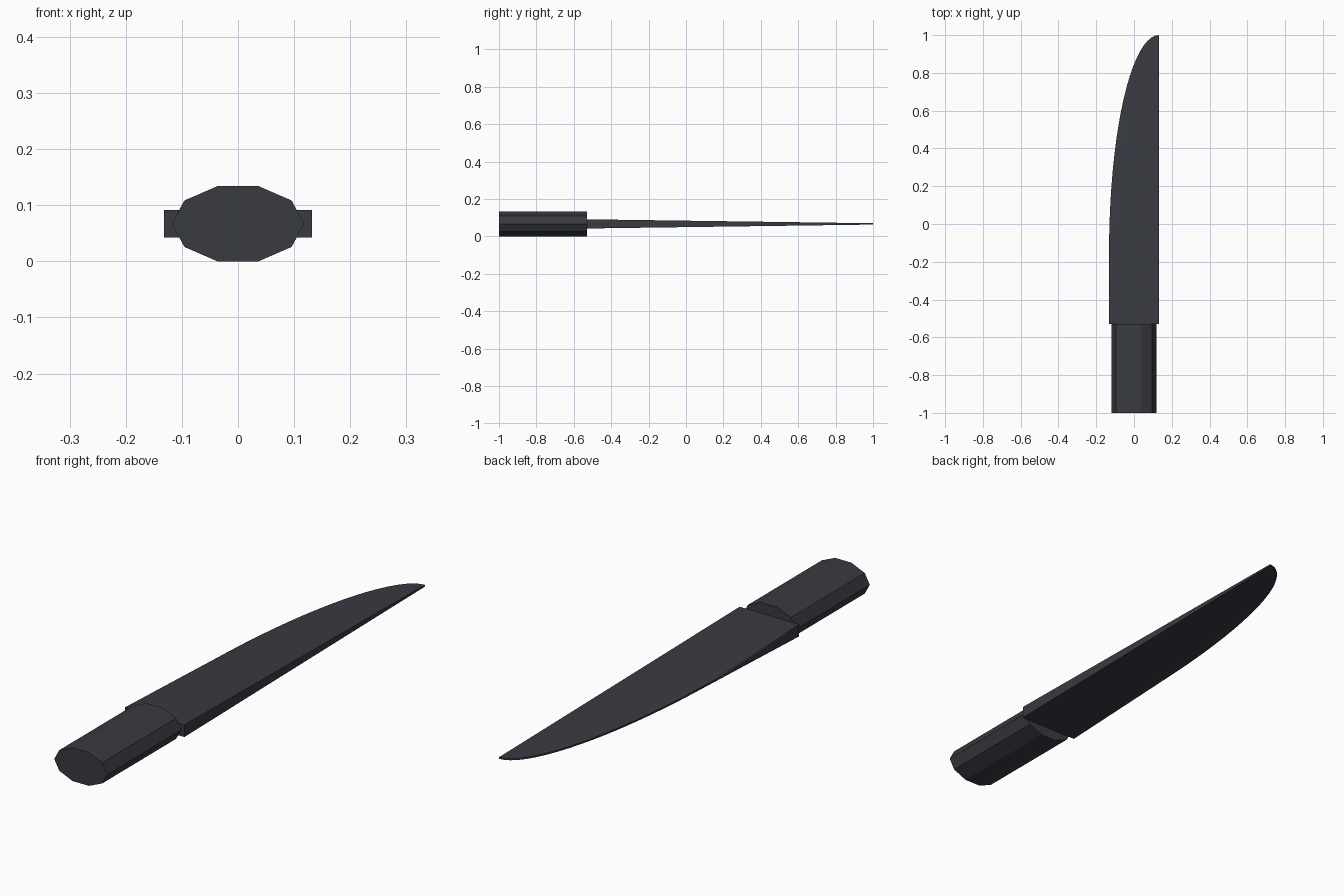
import bpy, bmesh, math
from mathutils import Matrix

if "Cube" in bpy.data.objects:
    bpy.data.objects.remove(bpy.data.objects["Cube"])

MID = 0.067      # height of the knife's centre line
BASE = -0.53     # where blade meets handle

mat = bpy.data.materials.new("dark_steel")
mat.diffuse_color = (0.04, 0.043, 0.053, 1)
mat.use_nodes = True
mat.node_tree.nodes["Principled BSDF"].inputs["Base Color"].default_value = mat.diffuse_color


def finish(bm, name):
    bmesh.ops.recalc_face_normals(bm, faces=bm.faces)
    me = bpy.data.meshes.new(name)
    bm.to_mesh(me)
    bm.free()
    me.materials.append(mat)
    ob = bpy.data.objects.new(name, me)
    bpy.context.collection.objects.link(ob)
    return ob


# Handle: ten-sided oval bar along y
bm = bmesh.new()
length = BASE + 1
bmesh.ops.create_cone(bm, cap_ends=True, segments=10, radius1=1, radius2=1, depth=length)
# put a corner on the +x axis
first = max(bm.verts, key=lambda v: v.co.x)
turn = Matrix.Rotation(-math.atan2(first.co.y, first.co.x), 4, 'Z')
bmesh.ops.transform(bm, verts=bm.verts, matrix=turn)
for v in bm.verts:
    x, y, z = v.co
    v.co = (0.118 * x, -1 + length / 2 + z, MID + 0.0705 * y)
finish(bm, "handle")

# Blade: straight spine at +x, curved cutting edge at -x, thinning to the tip
HALF_W, CURVE_START, STEPS = 0.132, -0.15, 20
outline = [(HALF_W, BASE, 0.0245), (-HALF_W, BASE, 0.0245)]
for i in range(STEPS + 1):
    a = math.pi / 2 * i / STEPS
    outline.append((HALF_W - 2 * HALF_W * math.cos(a),
                    CURVE_START + (1 - CURVE_START) * math.sin(a), 0.0035))

bm = bmesh.new()
top, bottom = ([bm.verts.new((x, y, MID + s * h)) for x, y, h in outline] for s in (1, -1))
n = len(outline)
for i in range(n):
    j = (i + 1) % n
    bm.faces.new((top[i], top[j], bottom[j], bottom[i]))
# flat sides fan out from the heel of the cutting edge
for ring in (top, bottom):
    for i in range(2, n):
        bm.faces.new((ring[1], ring[i], ring[(i + 1) % n]))
finish(bm, "blade")
